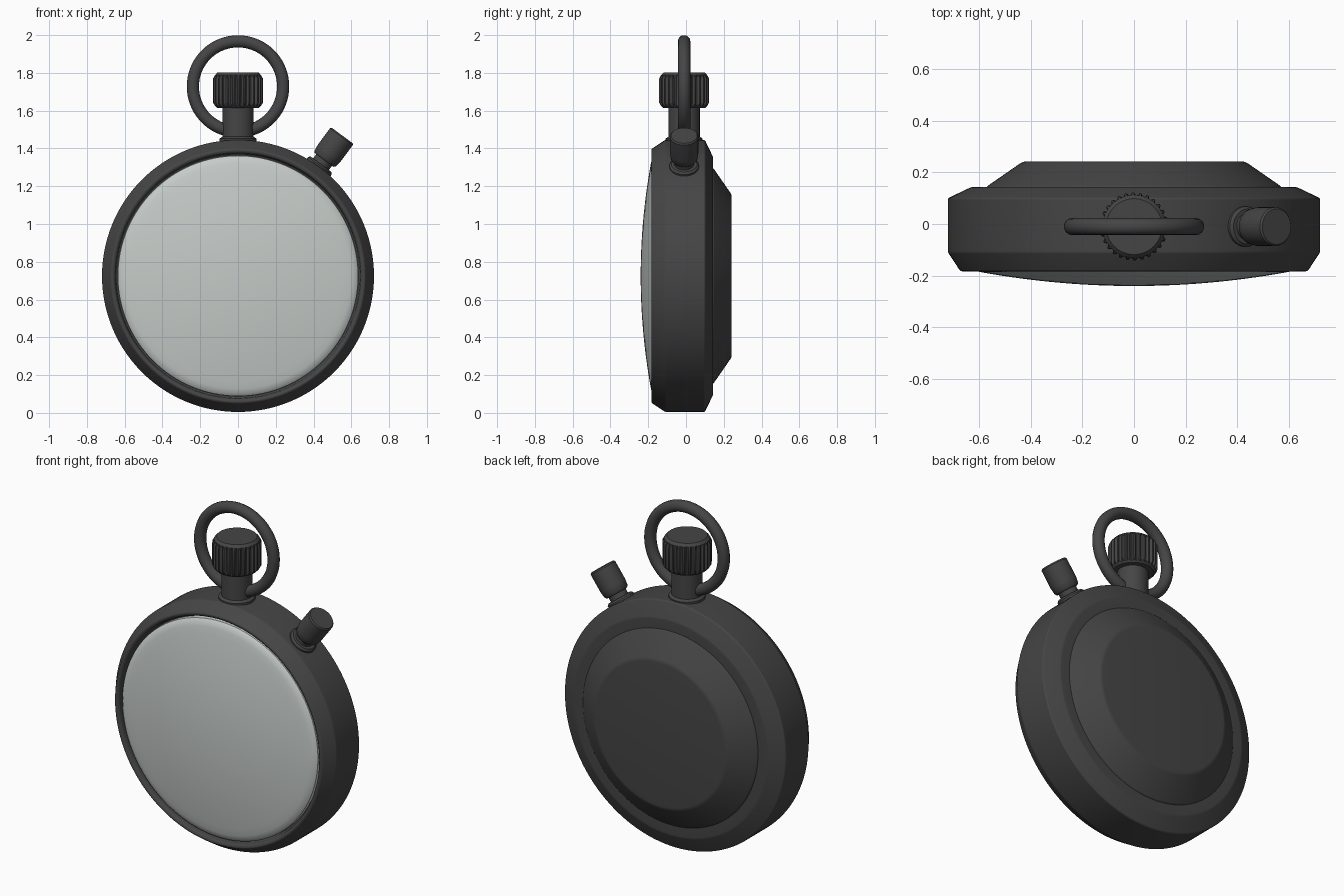
import bpy, bmesh, math
from mathutils import Matrix, Vector

cube = bpy.data.objects.get("Cube")
if cube:
    bpy.data.objects.remove(cube)


def material(name, color, rough):
    m = bpy.data.materials.new(name)
    m.use_nodes = True
    m.diffuse_color = (*color, 1)
    node = m.node_tree.nodes["Principled BSDF"]
    node.inputs["Base Color"].default_value = (*color, 1)
    node.inputs["Roughness"].default_value = rough
    return m


DARK = material("dark grey metal", (0.06, 0.06, 0.06), 0.5)
PALE = material("pale grey glass", (0.56, 0.60, 0.58), 0.4)
MID_Y = -0.01
CENTRE = Vector((0, 0, 0.725))


def finish(name, bm, mat, matrix, bevel=0.0, angle=35):
    """Turn a bmesh into a placed, smooth-shaded object."""
    bmesh.ops.recalc_face_normals(bm, faces=bm.faces)
    mesh = bpy.data.meshes.new(name)
    bm.to_mesh(mesh)
    bm.free()
    mesh.materials.append(mat)
    ob = bpy.data.objects.new(name, mesh)
    bpy.context.collection.objects.link(ob)
    ob.matrix_world = matrix
    if bevel:
        mod = ob.modifiers.new("Soft edges", "BEVEL")
        mod.width, mod.segments = bevel, 3
        mod.limit_method, mod.angle_limit = "ANGLE", math.radians(18)
    bpy.ops.object.select_all(action="DESELECT")
    ob.select_set(True)
    bpy.context.view_layer.objects.active = ob
    bpy.ops.object.shade_smooth_by_angle(angle=math.radians(angle))
    return ob


def lathe(name, profile, mat, matrix, segments=96, bevel=0.0, ripple=None):
    """Spin (radius, height) points about local z; ripple varies the radius."""
    bm = bmesh.new()
    rings = []
    for r, h in profile:
        if r == 0:
            rings.append([bm.verts.new((0, 0, h))] * segments)
            continue
        ring = []
        for i in range(segments):
            a = math.tau * i / segments
            rr = ripple(i, r, h) if ripple else r
            ring.append(bm.verts.new((rr * math.cos(a), rr * math.sin(a), h)))
        rings.append(ring)
    for low, high in zip(rings, rings[1:]):
        for i in range(segments):
            j = (i + 1) % segments
            quad = dict.fromkeys((low[i], low[j], high[j], high[i]))
            bm.faces.new(list(quad))
    return finish(name, bm, mat, matrix, bevel)


# Local z of the case parts points to the back (+y)
to_back = Matrix.Translation(CENTRE) @ Matrix.Rotation(-math.pi / 2, 4, "X")

# Case with a chamfered bezel and a groove round the glass
lathe("case", [(0, -0.14), (0.645, -0.14), (0.65, -0.175), (0.66, -0.183),
               (0.672, -0.183), (0.72, -0.11), (0.72, 0.1), (0.63, 0.143),
               (0.57, 0.143), (0, 0.143)], DARK, to_back, 128, 0.008)

# Raised back cover
lathe("back_cover", [(0, 0.12), (0.573, 0.12), (0.573, 0.143), (0.43, 0.242),
                     (0, 0.242)], DARK, to_back, 128, 0.015)

# Domed glass, with a rounded lip
dome = [(0.638 * i / 16, -0.24 + 0.062 * (i / 16) ** 2) for i in range(16)]
lathe("glass", dome + [(0.623, -0.178), (0.636, -0.166), (0.638, -0.13), (0, -0.13)],
      PALE, to_back, 128)

# Crown: collar, stem and ribbed knob
up = Matrix.Translation((0, MID_Y, 0))
lathe("crown_stem", [(0, 1.4), (0.098, 1.4), (0.098, 1.452), (0.083, 1.462),
                     (0.083, 1.64), (0, 1.64)], DARK, up, 48)


def ribs(i, r, h):
    return r - 0.014 if r > 0.125 and i % 4 in (2, 3) else r


lathe("crown_knob", [(0, 1.615), (0.112, 1.615), (0.122, 1.625), (0.132, 1.642),
                     (0.132, 1.77), (0.122, 1.788), (0.108, 1.803), (0, 1.803)],
      DARK, up, 112, 0, ribs)

# Hanging ring
curve = bpy.data.curves.new("hanging_ring_path", "CURVE")
curve.dimensions = "3D"
curve.bevel_depth, curve.bevel_resolution = 0.033, 5
curve.use_fill_caps = False
spline = curve.splines.new("POLY")
spline.points.add(71)
for i, p in enumerate(spline.points):
    a = math.tau * i / len(spline.points)
    p.co = (0.239 * math.cos(a), MID_Y, 1.728 + 0.239 * math.sin(a), 1)
spline.use_cyclic_u = True
spline.use_smooth = True
curve.materials.append(DARK)
bpy.context.collection.objects.link(bpy.data.objects.new("hanging_ring", curve))

# Side button, pointing outward from the case
tilt = (Matrix.Translation(CENTRE + Vector((0, MID_Y, 0)))
        @ Matrix.Rotation(math.radians(36.6), 4, "Y"))
lathe("button_stem", [(0, 0.68), (0.078, 0.68), (0.078, 0.727), (0.068, 0.737),
                      (0.052, 0.737), (0.052, 0.79), (0, 0.79)], DARK, tilt, 48)
lathe("button_cap", [(0, 0.765), (0.062, 0.765), (0.07, 0.775), (0.075, 0.81),
                     (0.075, 0.918), (0.069, 0.926), (0, 0.926)], DARK, tilt, 48)
